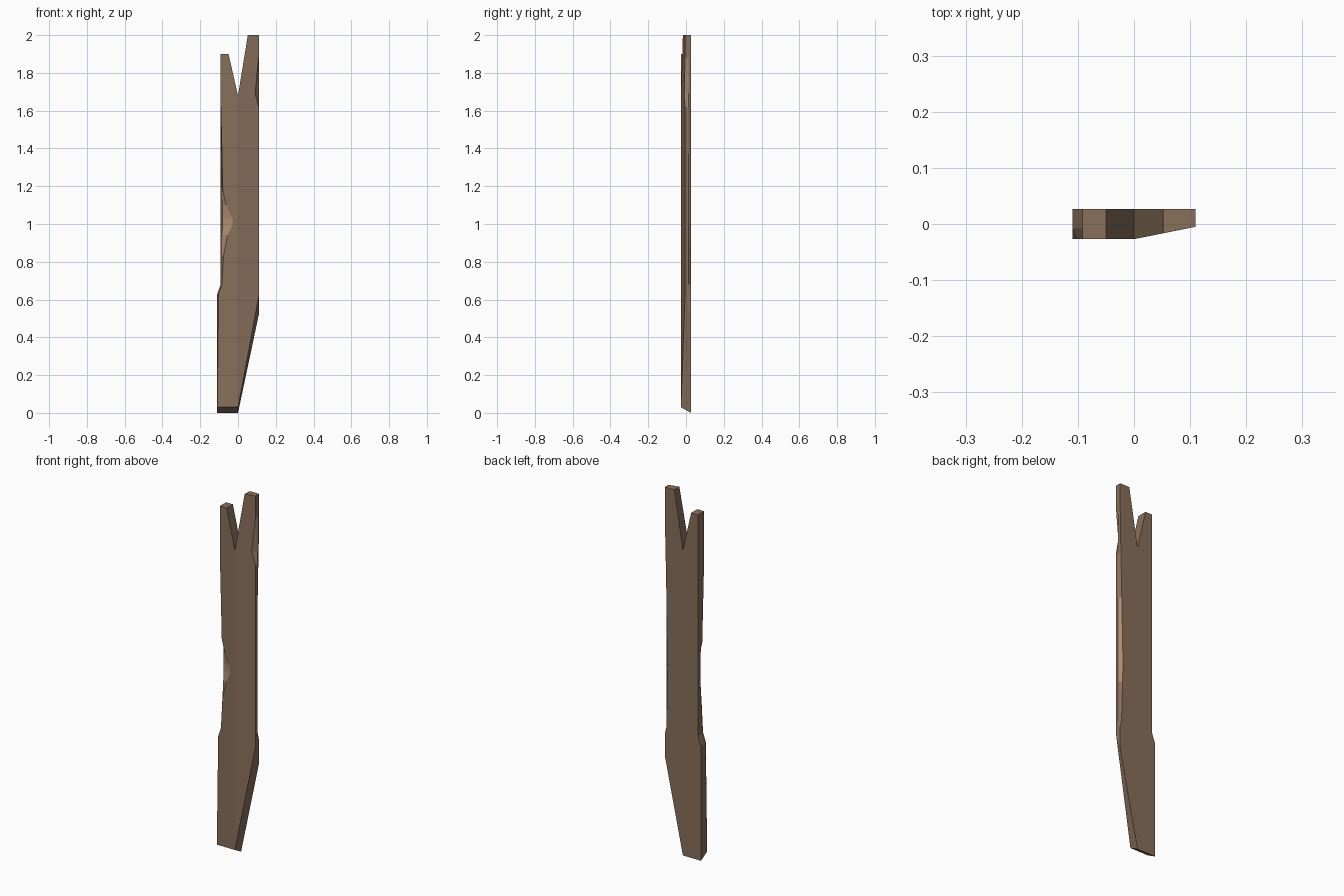
import bpy, bmesh

if "Cube" in bpy.data.objects:
    bpy.data.objects.remove(bpy.data.objects["Cube"])

YF, YB = -0.027, 0.027          # front and back planes


def material(name, rgb):
    m = bpy.data.materials.new(name)
    m.diffuse_color = (*rgb, 1)
    m.use_nodes = True
    m.node_tree.nodes["Principled BSDF"].inputs["Base Color"].default_value = m.diffuse_color
    return m


def front_y(x):
    # front is flat on the left half and slopes back on the right half
    return YF + 0.2 * max(0.0, x)


# side stations: height, then x at front edge, mid line and back edge
LEFT = [(0.0, -.11, -.11, -.11), (.63, -.102, -.11, -.11), (.68, -.085, -.092, -.092),
        (.83, -.077, -.085, -.092), (.94, -.055, -.084, -.092), (.99, -.03, -.083, -.092),
        (1.03, -.03, -.083, -.092), (1.10, -.062, -.083, -.092), (1.17, -.08, -.086, -.092),
        (1.65, -.092, -.092, -.092), (1.9, -.092, -.092, -.092)]
RIGHT = [(.52, .11, .11, .11), (.64, .11, .11, .11), (.68, .11, .11, .101),
         (.90, .11, .11, .095), (1.0, .11, .11, .092), (1.37, .11, .11, .1),
         (1.62, .11, .11, .105), (1.69, .09, .11, .107), (1.88, .11, .11, .11),
         (2.0, .11, .11, .11)]

bm = bmesh.new()


def face(verts, mat=0):
    f = bm.faces.new(verts)
    f.material_index = mat
    return f


def side(stations, mid_y, rise):
    """Columns of front, mid and back vertices; the lowest row is slanted."""
    cols = []
    for i, (z, xf, xm, xb) in enumerate(stations):
        yf = front_y(xf)
        k = rise if i == 0 else 0.0
        zm = z + k * (YB - mid_y) / (YB - yf)
        cols.append((bm.verts.new((xf, yf, z + k)),
                     bm.verts.new((xm, mid_y, zm)),
                     bm.verts.new((xb, YB, z))))
    return cols


def pair(x, zf, zb):
    return bm.verts.new((x, front_y(x), zf)), bm.verts.new((x, YB, zb))


left = side(LEFT, -0.008, 0.03)
right = side(RIGHT, 0.012, 0.10)
foot = pair(0, .03, 0)
notch = pair(0, 1.68, 1.68)
tip_l = pair(-.05, 1.9, 1.9)
tip_r = pair(.052, 2.0, 2.0)

# side strips, with fresh wood where the edges are chipped
for cols, chips in ((left, [(0, .83, 1.17)]),
                    (right, [(0, 1.62, 1.88), (1, .90, 1.37)])):
    for a, b in zip(cols, cols[1:]):
        for s in (0, 1):
            za, zb = a[2].co.z, b[2].co.z
            chip = any(s == c and za > lo - .001 and zb < hi + .001 for c, lo, hi in chips)
            face((a[s], a[s + 1], b[s + 1], b[s]), int(chip))

# front halves and back
face([foot[0], notch[0], tip_l[0]] + [c[0] for c in reversed(left)])
face([foot[0]] + [c[0] for c in right] + [tip_r[0], notch[0]])
face([foot[1]] + [c[2] for c in right] + [tip_r[1], notch[1], tip_l[1]]
     + [c[2] for c in reversed(left)])

# split top and pointed foot
for a, b in ((tip_l, notch), (notch, tip_r)):
    face((a[0], b[0], b[1], a[1]))
for col, p in ((left[-1], tip_l), (right[-1], tip_r), (left[0], foot), (right[0], foot)):
    face((col[0], col[1], col[2], p[1], p[0]))

bmesh.ops.recalc_face_normals(bm, faces=bm.faces[:])
mesh = bpy.data.meshes.new("broken_plank")
bm.to_mesh(mesh)
bm.free()
mesh.materials.append(material("weathered wood", (0.25, 0.16, 0.105)))
mesh.materials.append(material("fresh wood", (0.40, 0.265, 0.17)))
plank = bpy.data.objects.new("broken_plank", mesh)
bpy.context.collection.objects.link(plank)
